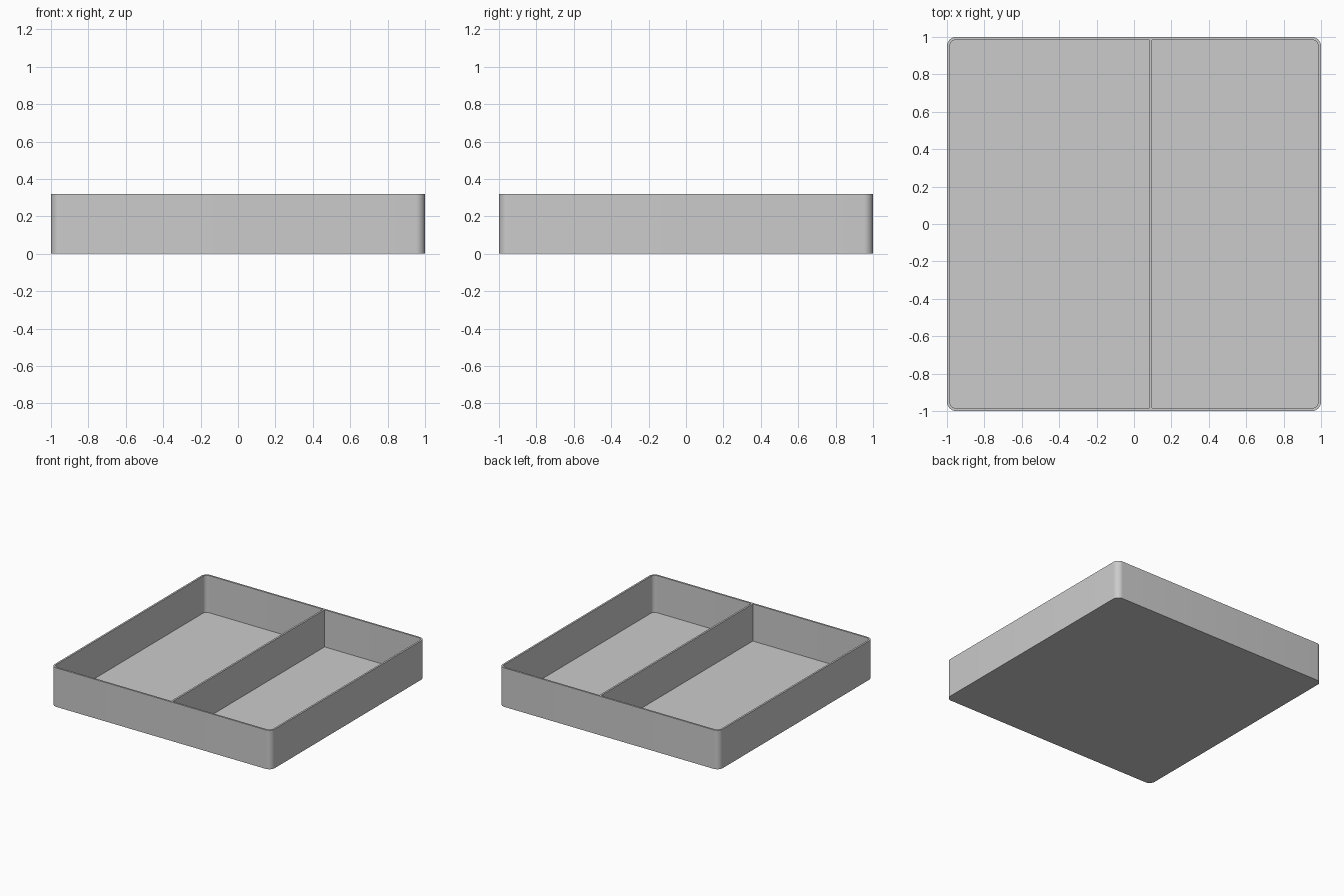
import bpy
import bmesh
from math import cos, sin, pi, radians

cube = bpy.data.objects.get("Cube")
if cube:
    bpy.data.objects.remove(cube, do_unlink=True)

HEIGHT = 0.32
WALL = 0.015
FLOOR = 0.015
RADIUS = 0.05
DIVIDER_X = 0.09
STEPS = 10

grey = bpy.data.materials.new("plain grey")
grey.use_nodes = True
colour = (0.6, 0.6, 0.6, 1)
grey.diffuse_color = colour
grey.node_tree.nodes["Principled BSDF"].inputs["Base Color"].default_value = colour


def rounded_square(bm, half, radius, z):
    """Ring of vertices around a square with rounded corners."""
    ring = []
    for corner, (sx, sy) in enumerate([(1, 1), (-1, 1), (-1, -1), (1, -1)]):
        for i in range(STEPS + 1):
            a = (corner + i / STEPS) * pi / 2
            ring.append(bm.verts.new((sx * (half - radius) + radius * cos(a),
                                      sy * (half - radius) + radius * sin(a), z)))
    return ring


def finish(name, bm):
    bmesh.ops.recalc_face_normals(bm, faces=bm.faces)
    mesh = bpy.data.meshes.new(name)
    bm.to_mesh(mesh)
    bm.free()
    mesh.materials.append(grey)
    obj = bpy.data.objects.new(name, mesh)
    bpy.context.collection.objects.link(obj)
    return obj


# Tray: outer wall, rim, inner wall and floor as a chain of rings
bm = bmesh.new()
inner = 1 - WALL
rings = [rounded_square(bm, 1, RADIUS, 0),
         rounded_square(bm, 1, RADIUS, HEIGHT),
         rounded_square(bm, inner, RADIUS - WALL, HEIGHT),
         rounded_square(bm, inner, RADIUS - WALL, FLOOR)]
for low, high in zip(rings, rings[1:]):
    for i in range(len(low)):
        j = (i + 1) % len(low)
        bm.faces.new((low[i], low[j], high[j], high[i]))
bm.faces.new(rings[0])
bm.faces.new(rings[-1])
tray = finish("tray", bm)
bpy.ops.object.select_all(action="DESELECT")
tray.select_set(True)
bpy.context.view_layer.objects.active = tray
bpy.ops.object.shade_smooth_by_angle(angle=radians(30))

# Divider: thin upright wall between the two compartments
bm = bmesh.new()
bmesh.ops.create_cube(bm, size=1)
bmesh.ops.scale(bm, vec=(WALL, 2 * inner, HEIGHT - FLOOR), verts=bm.verts)
bmesh.ops.translate(bm, vec=(DIVIDER_X, 0, (HEIGHT + FLOOR) / 2), verts=bm.verts)
finish("divider", bm)
